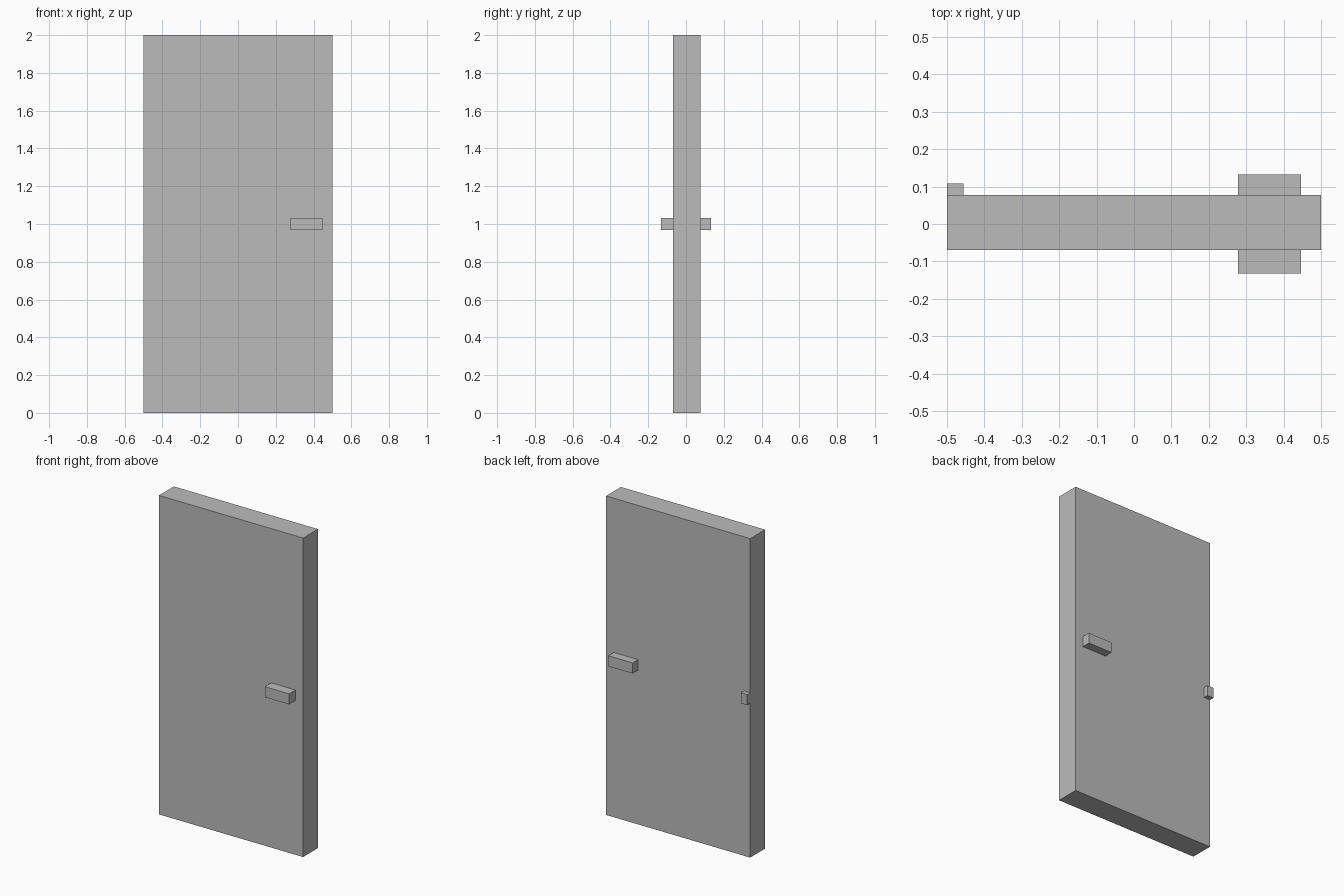
import bpy
import bmesh

if "Cube" in bpy.data.objects:
    bpy.data.objects.remove(bpy.data.objects["Cube"])

# One flat grey for the whole model
grey = bpy.data.materials.new("plain grey")
grey.diffuse_color = (0.5, 0.5, 0.5, 1.0)
grey.use_nodes = True
grey.node_tree.nodes["Principled BSDF"].inputs["Base Color"].default_value = grey.diffuse_color


def box(name, x, y, z):
    """Box spanning the given (min, max) ranges."""
    bm = bmesh.new()
    bmesh.ops.create_cube(bm, size=1.0)
    for v in bm.verts:
        v.co = [lo + (c + 0.5) * (hi - lo) for c, (lo, hi) in zip(v.co, (x, y, z))]
    mesh = bpy.data.meshes.new(name)
    bm.to_mesh(mesh)
    bm.free()
    mesh.materials.append(grey)
    obj = bpy.data.objects.new(name, mesh)
    bpy.context.collection.objects.link(obj)
    return obj


# Door slab
box("door_panel", (-0.5, 0.5), (-0.069, 0.078), (0.0, 2.0))

# Handle bar passing through the slab, showing on both sides
box("handle", (0.278, 0.447), (-0.132, 0.132), (0.967, 1.033))

# Small hinge block on the back, flush with the hinge edge
box("hinge_block", (-0.5, -0.456), (0.078, 0.108), (0.967, 1.033))
